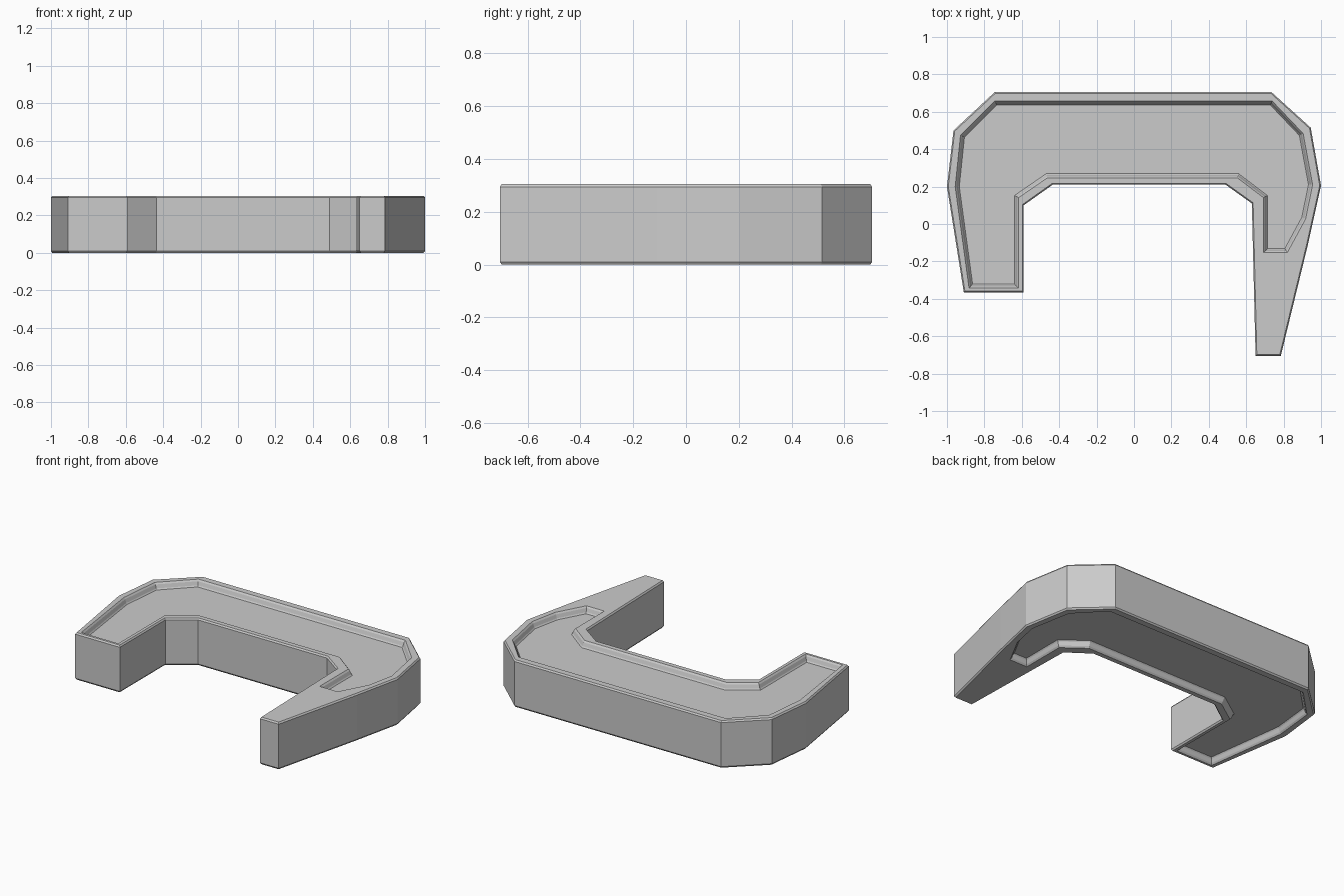
import bpy, bmesh
from mathutils import Vector

if "Cube" in bpy.data.objects:
    bpy.data.objects.remove(bpy.data.objects["Cube"])

H, DEPTH, B = 0.305, 0.04, 0.01

# Outer silhouette and recess outline, matching point for point (counter-clockwise)
outer = [(-0.91, -0.365), (-0.59, -0.365), (-0.59, 0.10), (-0.435, 0.21),
         (0.49, 0.21), (0.63, 0.11), (0.65, -0.705), (0.785, -0.705),
         (0.93, -0.11), (1.0, 0.205), (0.945, 0.515), (0.735, 0.705),
         (-0.745, 0.705), (-0.965, 0.50), (-1.0, 0.20)]
recess = [(-0.875, -0.335), (-0.625, -0.335), (-0.625, 0.145), (-0.465, 0.255),
          (0.555, 0.255), (0.70, 0.145), (0.70, -0.145), (0.815, -0.145),
          (0.91, 0.03), (0.947, 0.21), (0.897, 0.48), (0.735, 0.65),
          (-0.74, 0.65), (-0.92, 0.47), (-0.948, 0.20)]


def inset(points, d):
    """Mitred inward offset of a counter-clockwise outline."""
    result = []
    n = len(points)
    for i in range(n):
        p0, p, p1 = (Vector(points[j % n]) for j in (i - 1, i, i + 1))
        a, b = (p - p0).normalized(), (p1 - p).normalized()
        na, nb = Vector((-a.y, a.x)), Vector((-b.y, b.x))
        result.append(p + (na + nb) * (d / (1 + na.dot(nb))))
    return result


# Half profile: recess floor, recess wall, lip bevel, rim, outer edge bevel
half = [(inset(recess, 0.014), DEPTH), (inset(recess, 0.008), DEPTH - 0.008),
        (recess, B), (inset(recess, -0.008), 0.0),
        (inset(outer, B * 0.7), 0.0), (outer, B)]
levels = half + [(pts, H - z) for pts, z in reversed(half)]

# Stack the outlines into one closed body, recessed above and below
bm = bmesh.new()
rings = [[bm.verts.new((p[0], p[1], z)) for p in pts] for pts, z in levels]
n = len(outer)
for r0, r1 in zip(rings, rings[1:]):
    for i in range(n):
        j = (i + 1) % n
        bm.faces.new((r0[i], r0[j], r1[j], r1[i]))
floors = [bm.faces.new(rings[0][::-1]), bm.faces.new(rings[-1])]
bmesh.ops.triangulate(bm, faces=floors)
bmesh.ops.recalc_face_normals(bm, faces=bm.faces)

mesh = bpy.data.meshes.new("hooked_bracket")
bm.to_mesh(mesh)
bm.free()
bracket = bpy.data.objects.new("hooked_bracket", mesh)
bpy.context.collection.objects.link(bracket)
